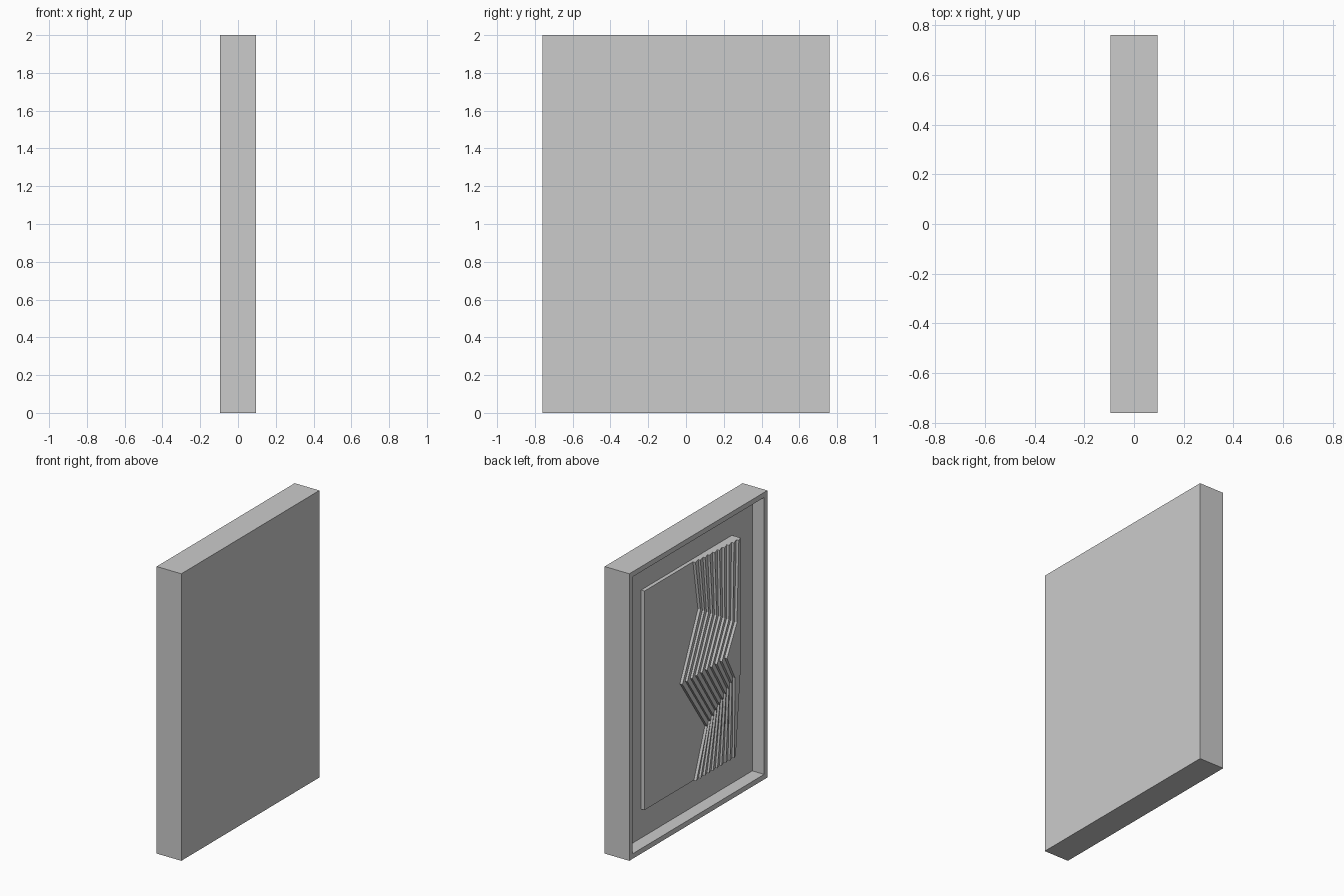
import bpy
import bmesh
from mathutils import Vector

cube = bpy.data.objects.get("Cube")
if cube:
    bpy.data.objects.remove(cube, do_unlink=True)

grey = bpy.data.materials.new("plain_grey")
grey.use_nodes = True
colour = (0.6, 0.6, 0.6, 1)
grey.diffuse_color = colour
grey.node_tree.nodes["Principled BSDF"].inputs["Base Color"].default_value = colour

DEPTH, HALF_W, HEIGHT = 0.095, 0.76, 2.0
FLOOR_X, PANEL_X = -0.004, -0.03
PANEL_HALF, PANEL_LOW, PANEL_TOP = 0.50, 0.237, 1.763


def finish(bm, name):
    bmesh.ops.recalc_face_normals(bm, faces=bm.faces)
    mesh = bpy.data.meshes.new(name)
    bm.to_mesh(mesh)
    bm.free()
    mesh.materials.append(grey)
    obj = bpy.data.objects.new(name, mesh)
    bpy.context.collection.objects.link(obj)
    return obj


def add_box(bm, low, high):
    low, high = Vector(low), Vector(high)
    verts = bmesh.ops.create_cube(bm, size=1)["verts"]
    for v in verts:
        v.co = (low + high) / 2 + v.co * (high - low)


# Frame: a solid block with a deep recess on the -x side
bm = bmesh.new()
add_box(bm, (-DEPTH, -HALF_W, 0), (DEPTH, HALF_W, HEIGHT))
bm.normal_update()
face = min(bm.faces, key=lambda f: f.calc_center_median().x)
bmesh.ops.inset_region(bm, faces=[face], thickness=0.05)
walls = bmesh.ops.extrude_discrete_faces(bm, faces=[face])["faces"]
for v in walls[0].verts:
    v.co.x = FLOOR_X
finish(bm, "frame")

# Panel mounted on the recess floor
bm = bmesh.new()
add_box(bm, (PANEL_X, -PANEL_HALF, PANEL_LOW), (FLOOR_X, PANEL_HALF, PANEL_TOP))
finish(bm, "panel")

# Relief: zigzag ribs that step up towards the -y edge of the panel
outer = [(-0.033, PANEL_TOP), (-0.088, 1.415), (0.11, 0.968), (-0.165, 0.57), (-0.044, PANEL_LOW)]
inner = [(-0.46, PANEL_TOP), (-0.44, 1.2), (-0.33, 0.99), (-0.42, 0.82), (-0.46, PANEL_LOW)]
edge = [(-PANEL_HALF, z) for y, z in inner]
rise = [0.035, 0.035, 0.035, 0.035, 0.0]
RIBS, RIB_H = 9, 0.02


def line(k):
    if k > RIBS:
        return [Vector(p) for p in edge]
    return [Vector(a).lerp(Vector(b), k / RIBS) for a, b in zip(outer, inner)]


bm = bmesh.new()
for k in range(RIBS + 1):
    sections = []
    for i, (a, b) in enumerate(zip(line(k), line(k + 1))):
        high = RIB_H + rise[i] * k / RIBS
        low = 0.004 + rise[i] * (k + 1) / (RIBS + 1)
        ring = [(PANEL_X, a), (PANEL_X - high, a), (PANEL_X - low, b), (PANEL_X, b)]
        sections.append([bm.verts.new((x, p.x, p.y)) for x, p in ring])
    for s, t in zip(sections, sections[1:]):
        for j in range(4):
            n = (j + 1) % 4
            bm.faces.new((s[j], s[n], t[n], t[j]))
    bm.faces.new(sections[0])
    bm.faces.new(sections[-1])
finish(bm, "relief_ribs")
